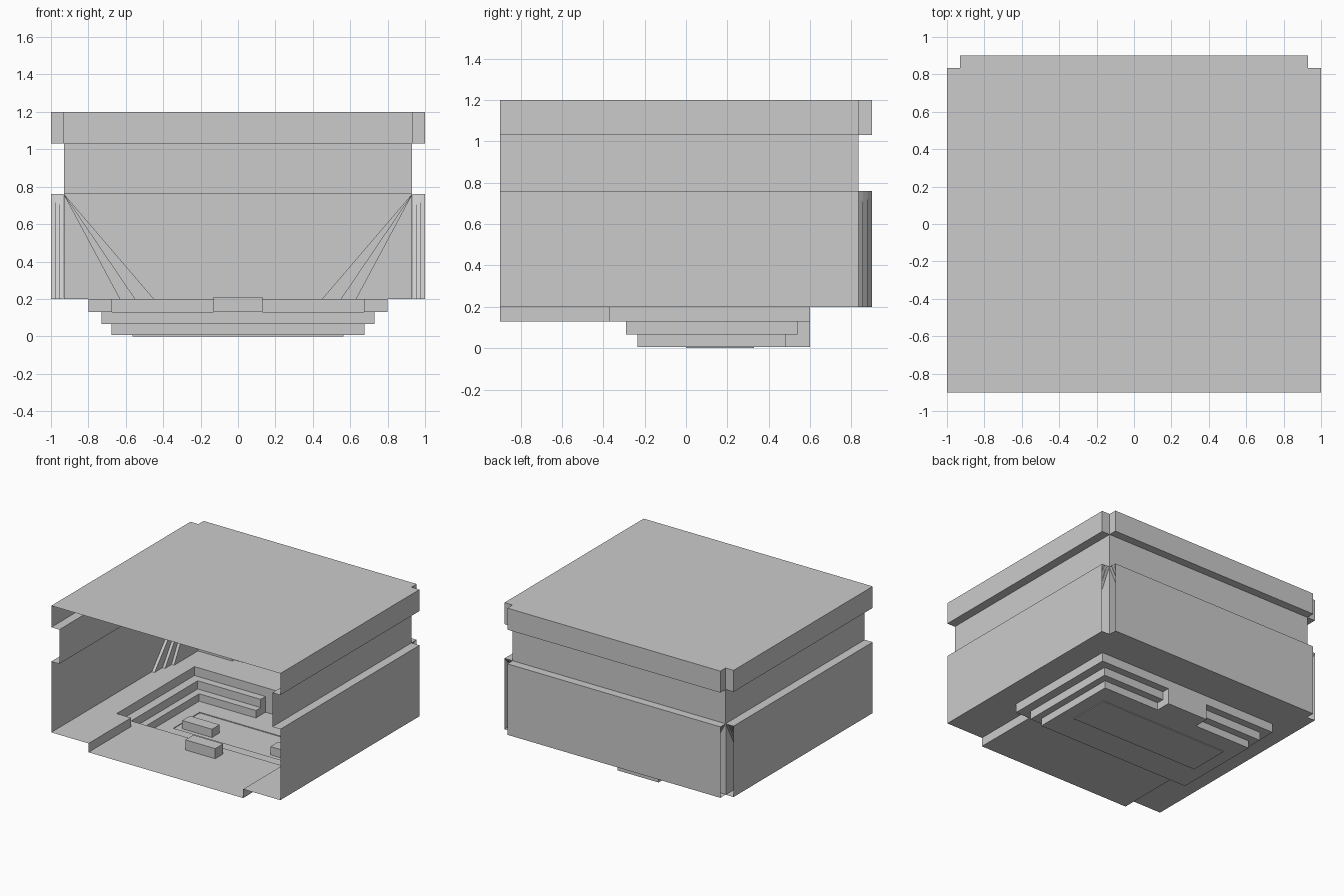
import bpy, bmesh

if "Cube" in bpy.data.objects:
    bpy.data.objects.remove(bpy.data.objects["Cube"])


class Sheet:
    """Right half of a thin-sheet part, mirrored across x = 0."""

    def __init__(self):
        self.bm = bmesh.new()

    def face(self, pts):
        self.bm.faces.new([self.bm.verts.new(p) for p in pts])

    def flat(self, pts, z):
        self.face([(x, y, z) for x, y in pts])

    def rect(self, x0, x1, y0, y1, z):
        self.flat([(x0, y0), (x1, y0), (x1, y1), (x0, y1)], z)

    def wall(self, path, z0, z1):
        for (ax, ay), (bx, by) in zip(path, path[1:]):
            self.face([(ax, ay, z0), (bx, by, z0), (bx, by, z1), (ax, ay, z1)])

    def finish(self, name):
        bmesh.ops.remove_doubles(self.bm, verts=self.bm.verts, dist=0.0005)
        bmesh.ops.recalc_face_normals(self.bm, faces=self.bm.faces)
        me = bpy.data.meshes.new(name)
        self.bm.to_mesh(me)
        self.bm.free()
        ob = bpy.data.objects.new(name, me)
        bpy.context.collection.objects.link(ob)
        mod = ob.modifiers.new("mirror", 'MIRROR')
        mod.use_axis[0] = True
        mod.merge_threshold = 0.0005
        return ob


def box(name, x0, x1, y0, y1, z0, z1):
    bpy.ops.mesh.primitive_cube_add(size=1, location=((x0 + x1) / 2, (y0 + y1) / 2, (z0 + z1) / 2))
    ob = bpy.context.object
    ob.name = name
    ob.scale = (x1 - x0, y1 - y0, z1 - z0)


F, B, BI = -0.9, 0.9, 0.835      # front, back, inset back
W, WI = 1.0, 0.93                # outer and inset half width
Z0, Z1, Z2, Z3 = 0.2, 0.76, 1.03, 1.2
notched = [(W, F), (W, BI), (WI, BI), (WI, B), (0, B)]
inset = [(WI, F), (WI, BI), (0, BI)]

# Roof and the upper band, with notched back corners
s = Sheet()
s.flat([(0, F)] + notched, Z3)
s.wall(notched, Z2, Z3)
s.finish("roof")

# Recessed middle band of the walls and its two ledges
s = Sheet()
s.wall(inset, Z1, Z2)
for z in (Z1, Z2):
    s.rect(WI, W, F, BI, z)
    s.rect(0, WI, BI, B, z)
s.finish("recessed_wall_band")

# Lower walls, open at the corner
s = Sheet()
s.wall([(W, F), (W, BI)], Z0, Z1)
s.wall([(WI, B), (0, B)], Z0, Z1)
s.finish("lower_wall")

# Stepped triangular layers that fan down from each back corner
s = Sheet()
steps = [(.48, 0), (.48, .023), (.38, .023), (.38, .045), (.30, .045), (.30, .068), (0, .068)]
for place in (lambda u, d, z: (WI - u, B - d, z), lambda u, d, z: (W - d, BI - u, z)):
    for (ua, da), (ub, db) in zip(steps, steps[1:]):
        pts = [place(ua, da, Z0), place(ub, db, Z0), place(0, db, Z1)]
        if da != db:
            pts.append(place(0, da, Z1))
        s.face(pts)
s.finish("corner_fan")

# Upper floor around the sunken area
s = Sheet()
s.flat([(0, .6), (W, .6), (W, BI), (WI, BI), (WI, B), (0, B)], Z0)
s.rect(.8, W, -.37, .6, Z0)
s.rect(.675, W, F, -.37, Z0)
s.finish("upper_floor")

# Sunken area: first level with the front aisle, then two more steps
L1, L2, L3 = .13, .065, .006
A = .18                           # half width of the rear gap in the steps
s = Sheet()
s.wall([(.675, F), (.675, -.37), (.8, -.37), (.8, .6), (0, .6)], L1, Z0)
s.rect(0, .675, F, -.37, L1)
levels = [(.8, -.37, .6, L1), (.73, -.29, .54, L2), (.675, -.235, .48, L3)]
for (wo, fo, bo, zo), (wi, fi, bi, zi) in zip(levels, levels[1:]):
    s.rect(0, wo, fo, fi, zo)
    s.rect(wi, wo, fi, bi, zo)
    s.rect(A, wo, bi, bo, zo)
    s.wall([(0, fi), (wi, fi), (wi, bi), (A, bi), (A, .6)], zi, zo)
s.wall([(A, .6), (0, .6)], L3, L1)
# Lowest floor, with a shallow rectangular recess
s.rect(0, .675, -.235, 0, L3)
s.rect(.565, .675, 0, .33, L3)
s.rect(0, .675, .33, .48, L3)
s.rect(0, A, .48, .6, L3)
s.rect(0, .565, 0, .33, 0)
s.wall([(0, 0), (.565, 0), (.565, .33), (0, .33)], 0, L3)
s.finish("sunken_steps")

# Low blocks standing on the floors
box("front_block", -.13, .13, -.47, -.37, L1, .21)
box("right_block", .255, .515, .04, .135, 0, L2)
box("left_block", -.515, -.255, .04, .135, 0, L2)
